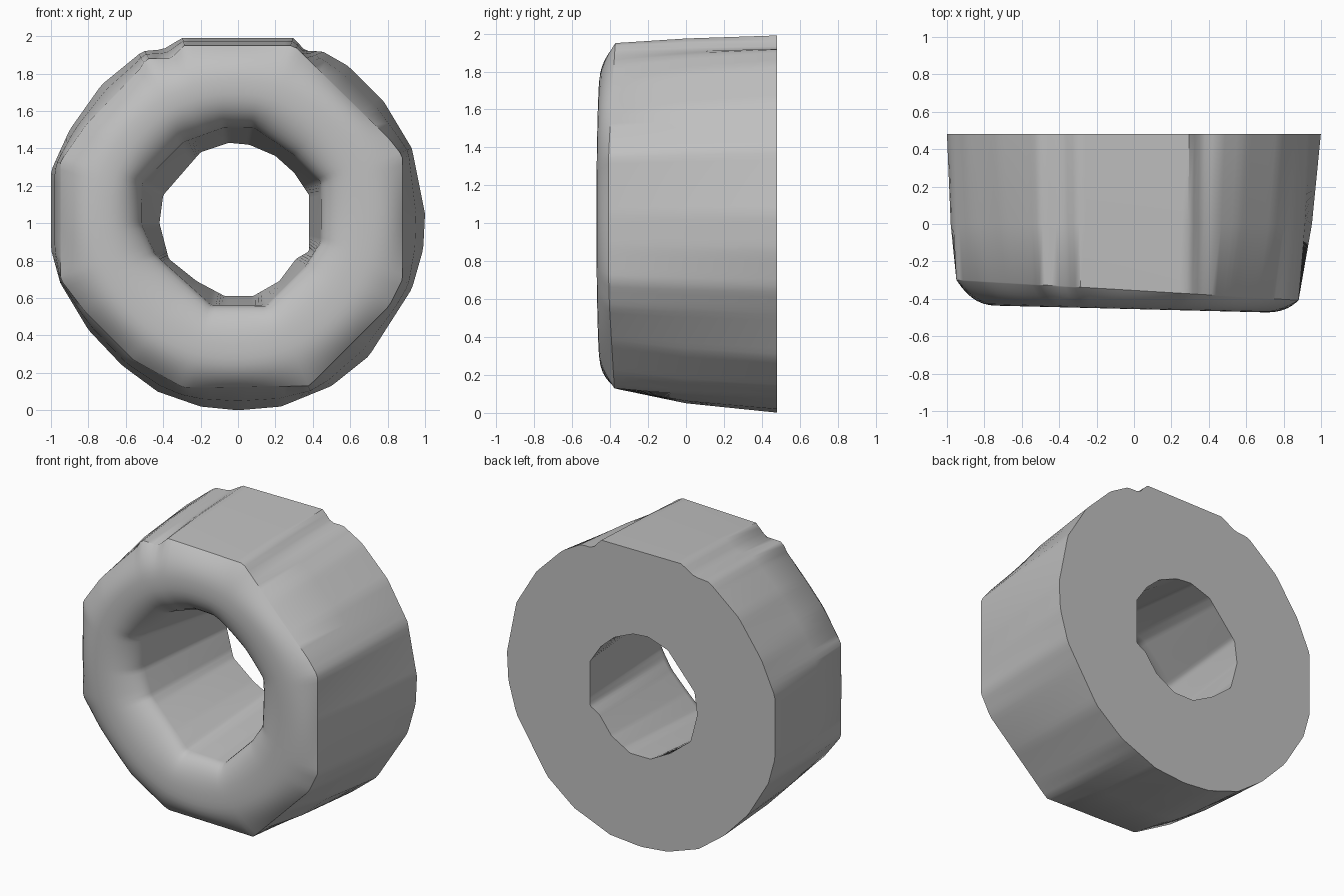
import bpy
import bmesh
import math
from mathutils import Vector
from mathutils.geometry import intersect_line_line_2d

default_cube = bpy.data.objects.get("Cube")
if default_cube:
    bpy.data.objects.remove(default_cube, do_unlink=True)

SEGMENTS = 180
FACE_STEPS = 18
BACK_Y = 0.48
CREST_Y = -0.455
CENTRE = Vector((-0.02, 1.02))

# Outlines as x, z corners, running clockwise from the top left
front_rim = [(-.29, 1.95), (.3, 1.95), (.81, 1.45), (.88, 1.36), (.88, .7), (.81, .56),
             (.38, .13), (-.29, .12), (-.56, .27), (-.82, .53), (-.95, .7),
             (-.95, 1.33), (-.81, 1.53), (-.51, 1.84), (-.5, 1.88), (-.36, 1.88)]
back_rim = [(-.3, 1.99), (.3, 1.99), (.36, 1.92), (.45, 1.92), (.59, 1.84), (.78, 1.65),
            (.93, 1.4), (1, 1.05), (.99, .86), (.93, .65), (.7, .29), (.5, .13), (.23, .02),
            (0, 0), (-.2, .02), (-.43, .1), (-.62, .24), (-.8, .43), (-.95, .68), (-1, .86),
            (-1, 1.28), (-.9, 1.5), (-.73, 1.74), (-.51, 1.92), (-.4, 1.93)]
front_hole = [(-.07, 1.51), (.08, 1.51), (.3, 1.36), (.44, 1.22), (.44, .9), (.36, .77),
              (.15, .56), (-.14, .56), (-.44, .83), (-.51, .99), (-.51, 1.21), (-.29, 1.43)]
back_hole = [(-.05, 1.43), (.06, 1.42), (.2, 1.36), (.3, 1.27), (.38, 1.15), (.38, .85),
             (.31, .81), (.22, .69), (.08, .61), (-.07, .61), (-.22, .69), (-.37, .81),
             (-.42, 1), (-.4, 1.15), (-.2, 1.38)]

directions = [Vector((math.cos(math.tau * i / SEGMENTS), math.sin(math.tau * i / SEGMENTS)))
              for i in range(SEGMENTS)]


def outline_loop(corners):
    """Sample an outline at even angles around the hub."""
    points = [Vector(corner) for corner in corners]
    sides = list(zip(points, points[1:] + points[:1]))
    loop = []
    for direction in directions:
        far = CENTRE + direction * 3
        hits = [intersect_line_line_2d(CENTRE, far, start, end) for start, end in sides]
        loop.append(max((hit for hit in hits if hit), key=lambda hit: (hit - CENTRE).length))
    return loop


def circle_loop(radius):
    return [CENTRE + direction * radius for direction in directions]


def blend(first, second, amount):
    return [a.lerp(b, amount) for a, b in zip(first, second)]


def add_ring(bm, loop, depth, tilt=0.0, lean=0.0):
    """Place one closed ring, leaning it slightly across its width and height."""
    return [bm.verts.new((p.x, depth - tilt * p.x + lean * (p.y - CENTRE.y), p.y))
            for p in loop]


def build_ring():
    bm = bmesh.new()
    outer_front, outer_back = outline_loop(front_rim), outline_loop(back_rim)
    inner_front, inner_back = outline_loop(front_hole), outline_loop(back_hole)

    # Outer wall
    rings = [add_ring(bm, outer_back, BACK_Y),
             add_ring(bm, blend(outer_front, outer_back, 0.6), 0.0)]

    # Rounded front face, from the outer rim over the crest into the hole
    for step in range(FACE_STEPS + 1):
        t = (1 - math.cos(math.pi * step / FACE_STEPS)) / 2
        fall = abs(2 * t - 1)
        if t < 0.5:
            depth, lean = CREST_Y + 0.1 * fall ** 2.5, 0.0
        else:
            swell = math.sqrt(1 - fall ** 2.4)
            depth, lean = CREST_Y + 0.16 * (1 - swell), 0.09 * (1 - swell)
        tilt = 0.025 + 0.035 * fall ** 2.5
        round_loop = circle_loop(0.93 - 0.44 * t)
        loop = blend(blend(outer_front, inner_front, t), round_loop, 0.9 * (1 - fall ** 2))
        rings.append(add_ring(bm, loop, depth, tilt, lean))

    # Hole wall
    rings.append(add_ring(bm, inner_back, BACK_Y))

    # Skin all rings, closing across the flat back
    for ring, following in zip(rings, rings[1:] + rings[:1]):
        for i in range(SEGMENTS):
            j = (i + 1) % SEGMENTS
            bm.faces.new((ring[i], ring[j], following[j], following[i]))
    bmesh.ops.recalc_face_normals(bm, faces=bm.faces)

    mesh = bpy.data.meshes.new("ring_body")
    bm.to_mesh(mesh)
    bm.free()
    body = bpy.data.objects.new("ring_body", mesh)
    bpy.context.collection.objects.link(body)
    return body


# Plain grey surface
grey = bpy.data.materials.new("plain_grey")
grey.use_nodes = True
colour = (0.53, 0.53, 0.53, 1.0)
grey.diffuse_color = colour
grey.node_tree.nodes["Principled BSDF"].inputs["Base Color"].default_value = colour

ring_body = build_ring()
ring_body.data.materials.append(grey)
bpy.ops.object.select_all(action="DESELECT")
ring_body.select_set(True)
bpy.context.view_layer.objects.active = ring_body
bpy.ops.object.shade_smooth_by_angle(angle=math.radians(35))
